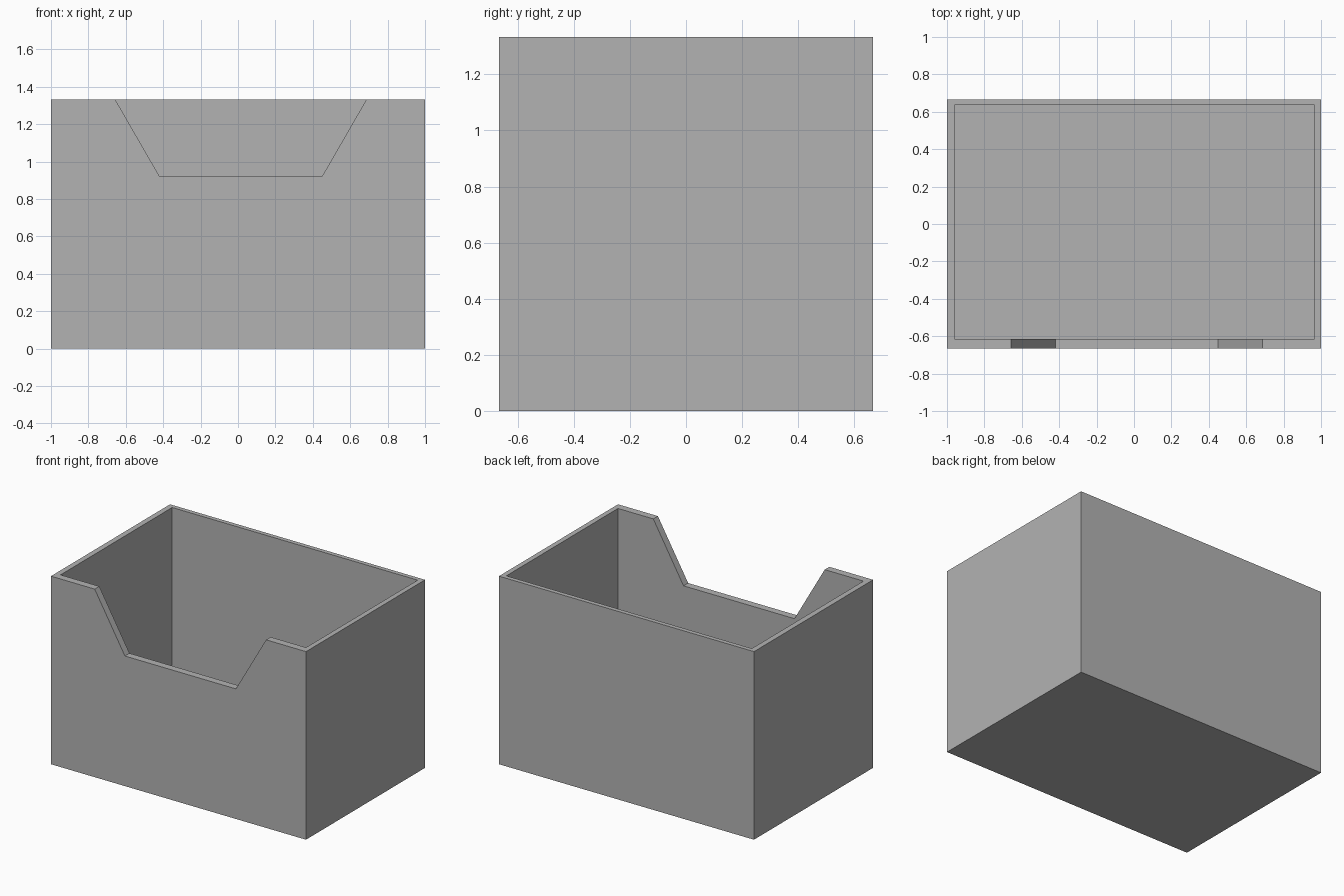
import bpy
import bmesh
from mathutils import Vector

cube = bpy.data.objects.get("Cube")
if cube:
    bpy.data.objects.remove(cube, do_unlink=True)

WIDTH, DEPTH, HEIGHT = 2.0, 1.333, 1.333
FLOOR = 0.04

grey = bpy.data.materials.new("plain grey")
grey.use_nodes = True
COLOUR = (0.45, 0.45, 0.45, 1)
grey.diffuse_color = COLOUR
grey.node_tree.nodes["Principled BSDF"].inputs["Base Color"].default_value = COLOUR


def prism(name, profile, y0, y1):
    """Extrude an x-z profile from y0 to y1."""
    bm = bmesh.new()
    face = bm.faces.new([bm.verts.new((x, y0, z)) for x, z in profile])
    ext = bmesh.ops.extrude_face_region(bm, geom=[face])
    verts = [v for v in ext["geom"] if isinstance(v, bmesh.types.BMVert)]
    bmesh.ops.translate(bm, verts=verts, vec=Vector((0, y1 - y0, 0)))
    bmesh.ops.recalc_face_normals(bm, faces=bm.faces)
    mesh = bpy.data.meshes.new(name)
    bm.to_mesh(mesh)
    bm.free()
    mesh.materials.append(grey)
    obj = bpy.data.objects.new(name, mesh)
    bpy.context.collection.objects.link(obj)
    return obj


def block(name, x0, x1, y0, y1, z0, z1):
    return prism(name, [(x0, z0), (x1, z0), (x1, z1), (x0, z1)], y0, y1)


def cut(target, cutter):
    mod = target.modifiers.new(cutter.name, "BOOLEAN")
    mod.operation = "DIFFERENCE"
    mod.solver = "EXACT"
    mod.object = cutter
    bpy.context.view_layer.objects.active = target
    bpy.ops.object.modifier_apply(modifier=mod.name)
    bpy.data.objects.remove(cutter, do_unlink=True)


# Solid outer body
bin_body = block("open_bin", -WIDTH / 2, WIDTH / 2, -DEPTH / 2, DEPTH / 2, 0, HEIGHT)

# Hollow interior, with a slightly thicker front wall
cut(bin_body, block("interior", -0.961, 0.964, -0.615, 0.635, FLOOR, HEIGHT + 0.2))

# Sloped access notch through the front wall only
slope = (0.687 - 0.45) / (HEIGHT - 0.922)
rise = 0.1
notch = [(-0.42, 0.922), (0.45, 0.922),
         (0.687 + slope * rise, HEIGHT + rise), (-0.657 - slope * rise, HEIGHT + rise)]
cut(bin_body, prism("notch", notch, -0.8, -0.5))
